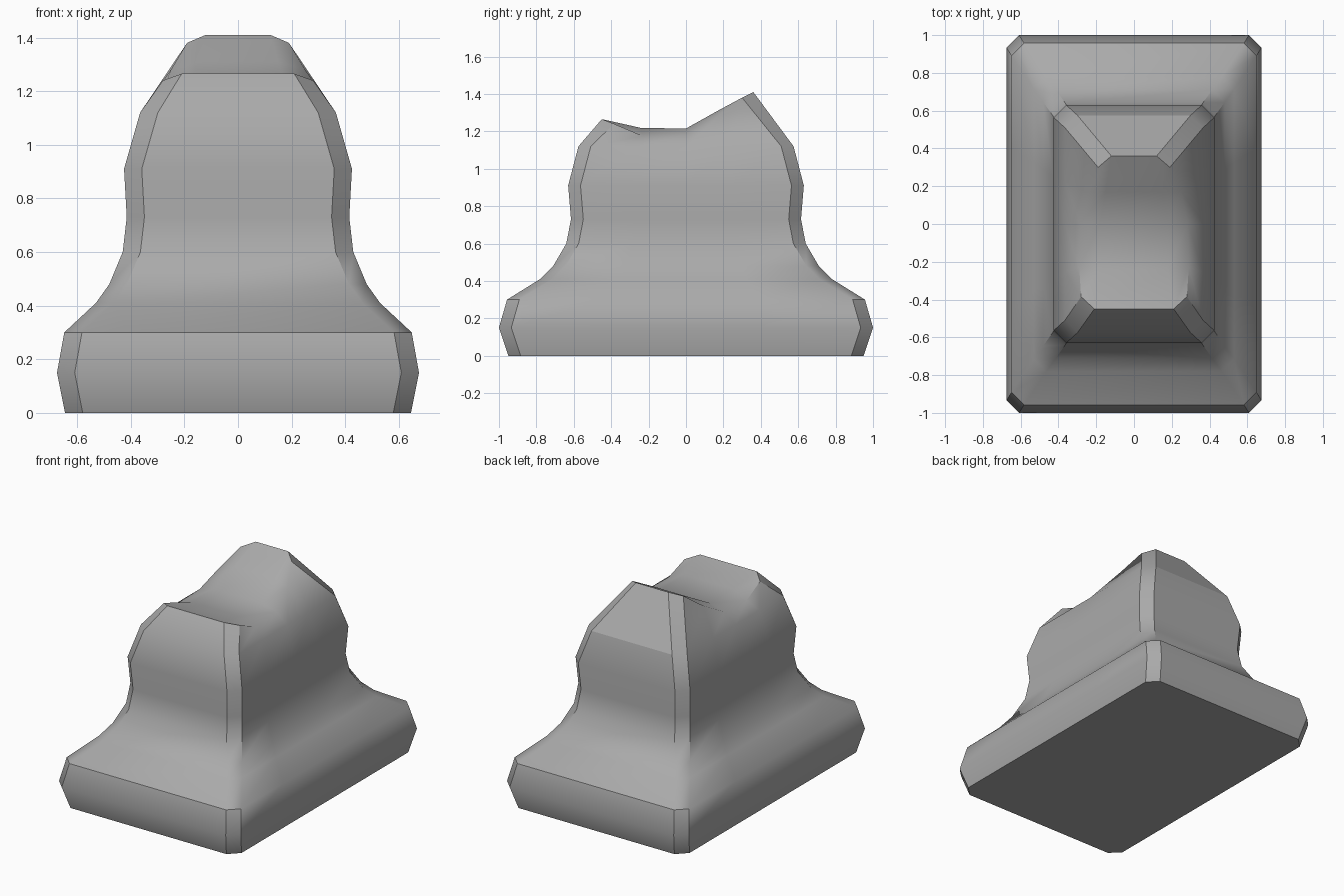
import bpy
import bmesh

cube = bpy.data.objects.get("Cube")
if cube:
    bpy.data.objects.remove(cube, do_unlink=True)

# Single grey material
grey = bpy.data.materials.new("plain_grey")
grey.use_nodes = True
colour = (0.4, 0.4, 0.4, 1)
grey.diffuse_color = colour
grey.node_tree.nodes["Principled BSDF"].inputs["Base Color"].default_value = colour

CHAMFER = 0.066
# Body profile: height, half width, half depth
profile = [
    (0, .645, .95), (.15, .675, 1), (.30, .648, .957), (.41, .53, .78),
    (.48, .48, .71), (.60, .43, .64), (.73, .415, .615), (.91, .425, .63),
    (1.12, .365, .575),
]
# Saddle rim, right half from front to back
rim = [
    (.21, -.45, 1.265), (.28, -.385, 1.24), (.29, -.23, 1.175),
    (.285, 0, 1.185), (.25, .17, 1.28), (.19, .30, 1.38), (.12, .36, 1.41),
]
# Raised centre of the saddle, right half
crown = [(.18, -.24, 1.218), (.18, 0, 1.215), (.15, .17, 1.31)]

bm = bmesh.new()


def half_ring(z, x, y):
    """Right half of a chamfered rectangle, front to back."""
    a, b = x - CHAMFER, y - CHAMFER
    sides = [(x, b * t, z) for t in (-1, -.5, 0, .45, 1)]
    return [(a, -y, z)] + sides + [(a, y, z)]


def mirrored(points):
    right = [bm.verts.new(p) for p in points]
    left = [bm.verts.new((-x, y, z)) for x, y, z in points]
    return right, left


def crease(a, b):
    bm.edges.get((a, b)).smooth = False


# Walls: loft between successive rings
halves = [mirrored(half_ring(*p)) for p in profile] + [mirrored(rim)]
rings = [right + left[::-1] for right, left in halves]
count = len(rings[0])
for low, high in zip(rings, rings[1:]):
    for i in range(count):
        j = (i + 1) % count
        bm.faces.new((low[i], low[j], high[j], high[i]))
bm.faces.new(rings[0][::-1])

# Saddle top: strips across the rim and crown
crown_right, crown_left = mirrored(crown)
right, left = halves[-1]
rows = [(left[1], left[0], right[0], right[1])]
for i in range(len(crown)):
    rows.append((left[i + 2], crown_left[i], crown_right[i], right[i + 2]))
rows.append((left[-2], left[-1], right[-1], right[-2]))
for front, back in zip(rows, rows[1:]):
    for i in range(3):
        bm.faces.new((front[i], front[i + 1], back[i + 1], back[i]))

bm.normal_update()
for face in bm.faces:
    face.smooth = True

# Sharp chamfer lines, interrupted at the flared shoulder
for level in range(len(halves) - 1):
    if profile[level][0] in (.30, .41):
        continue
    for low, high in zip(halves[level], halves[level + 1]):
        for i in (0, 1, -2, -1):
            crease(low[i], high[i])

# Sharp base outline, shoulder ends, back ridge and saddle ends
for i in range(count):
    crease(rings[0][i], rings[0][(i + 1) % count])
for level in (2, -1):
    right, left = halves[level]
    for end in (0, -1):
        crease(right[end], left[end])
    for half in (right, left):
        crease(half[0], half[1])
        crease(half[-1], half[-2])
for half in halves[-1]:
    crease(half[1], half[2])
crease(halves[-2][0][-1], halves[-2][1][-1])

mesh = bpy.data.meshes.new("saddle_block")
bm.to_mesh(mesh)
bm.free()
mesh.materials.append(grey)
block = bpy.data.objects.new("saddle_block", mesh)
bpy.context.collection.objects.link(block)
